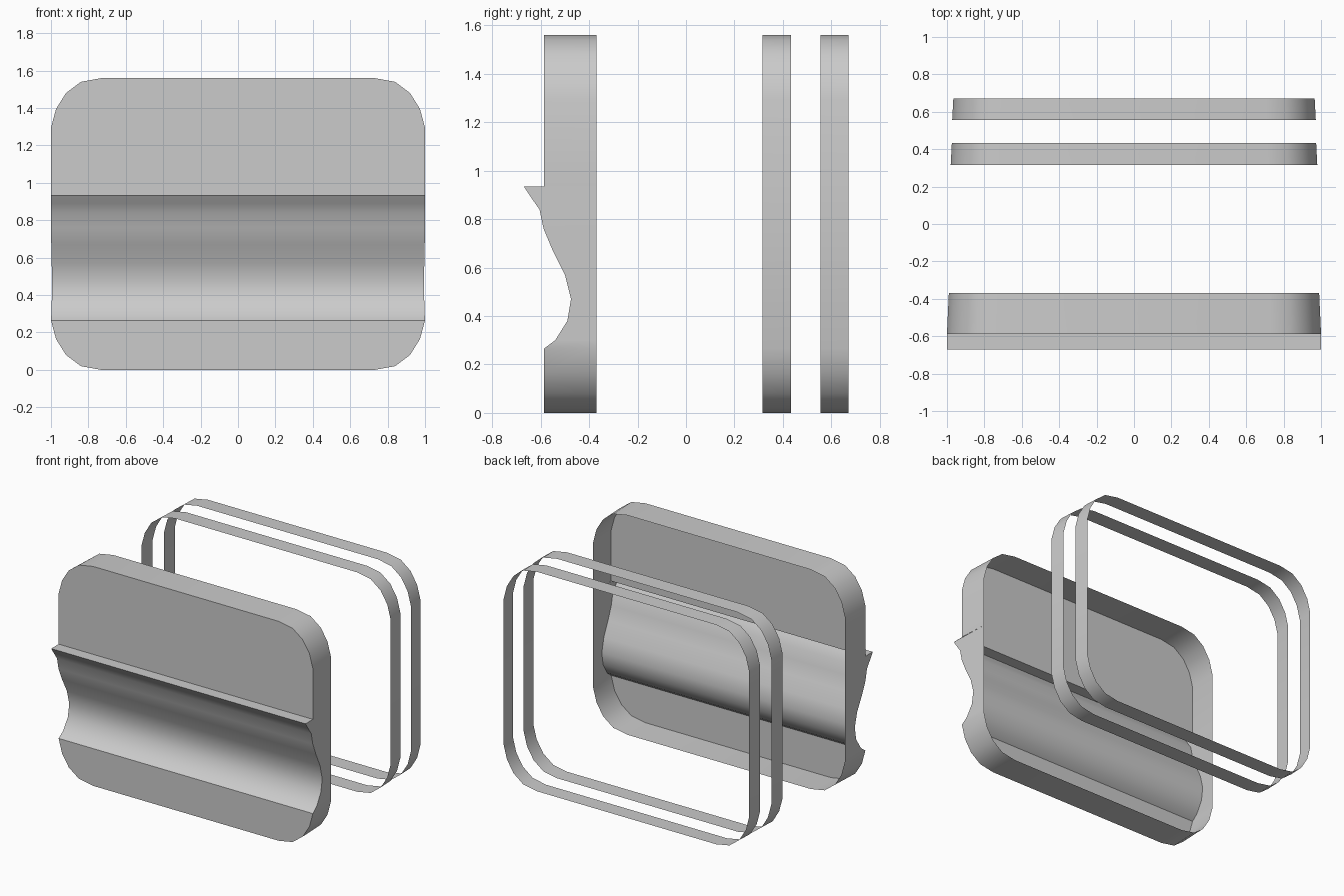
import bpy, bmesh
from math import radians

if "Cube" in bpy.data.objects:
    bpy.data.objects.remove(bpy.data.objects["Cube"])

H = 1.56            # overall height
FRONT = -0.587      # flat face of the panel
BACK = -0.37        # rear rim of the panel

# right half of the rounded outline (x, z): lower corner, upper corner mirrored
corner = [(0.73, 0), (0.84, 0.02), (0.92, 0.08), (0.973, 0.165), (1.0, 0.265)]
upper = [(x, H - z) for x, z in reversed(corner)]

# scooped band and ledge on the panel front (y, z), going up
scoop = [(-0.54, 0.30), (-0.49, 0.38), (-0.475, 0.47), (-0.50, 0.57),
         (-0.55, 0.67), (-0.588, 0.76), (-0.605, 0.84), (-0.64, 0.89),
         (-0.67, 0.935), (FRONT, 0.935)]


def finish(name, bm):
    bmesh.ops.remove_doubles(bm, verts=bm.verts, dist=1e-5)
    mesh = bpy.data.meshes.new(name)
    bm.to_mesh(mesh)
    bm.free()
    obj = bpy.data.objects.new(name, mesh)
    bpy.context.collection.objects.link(obj)
    bpy.ops.object.select_all(action='DESELECT')
    obj.select_set(True)
    bpy.context.view_layer.objects.active = obj
    bpy.ops.object.shade_smooth_by_angle(angle=radians(35))
    return obj


def wall(bm, half, y_back, taper):
    """Band from the front outline back to y_back; returns front verts (right, left)."""
    y0 = FRONT if half[0][1] <= FRONT else half[0][1]

    def side(sign):
        front, back = [], []
        for x, y, z in half:
            t = max(0, (y - y0) / (y_back - y0))
            front.append(bm.verts.new((sign * x * (taper[0] + (taper[1] - taper[0]) * t), y, z)))
            back.append(bm.verts.new((sign * x * taper[1], y_back, z)))
        return front, back

    rf, rb = side(1)
    lf, lb = side(-1)
    f, b = rf + lf[::-1], rb + lb[::-1]
    for i in range(len(f)):
        j = (i + 1) % len(f)
        if (b[i].co - b[j].co).length > 1e-5:
            bm.faces.new((f[i], b[i], b[j], f[j]))
    return rf, lf


# front panel: open-backed shell with scooped band and ledge
half = ([(x, FRONT, z) for x, z in corner] + [(1.0, y, z) for y, z in scoop]
        + [(x, FRONT, z) for x, z in upper])
bm = bmesh.new()
r, l = wall(bm, half, BACK, (1.0, 0.99))
lo, hi = len(corner), len(corner) + len(scoop) - 1
bm.faces.new(r[:lo] + l[:lo][::-1])
bm.faces.new(r[hi:] + l[hi:][::-1])
for i in range(lo - 1, hi):
    bm.faces.new((l[i], r[i], r[i + 1], l[i + 1]))
finish("front_panel", bm)

# two thin trim bands behind the panel
for name, y0, y1, taper in (("inner_band", 0.315, 0.433, (0.98, 0.974)),
                            ("rear_band", 0.555, 0.67, (0.972, 0.966))):
    bm = bmesh.new()
    wall(bm, [(x, y0, z) for x, z in corner + upper], y1, taper)
    finish(name, bm)
